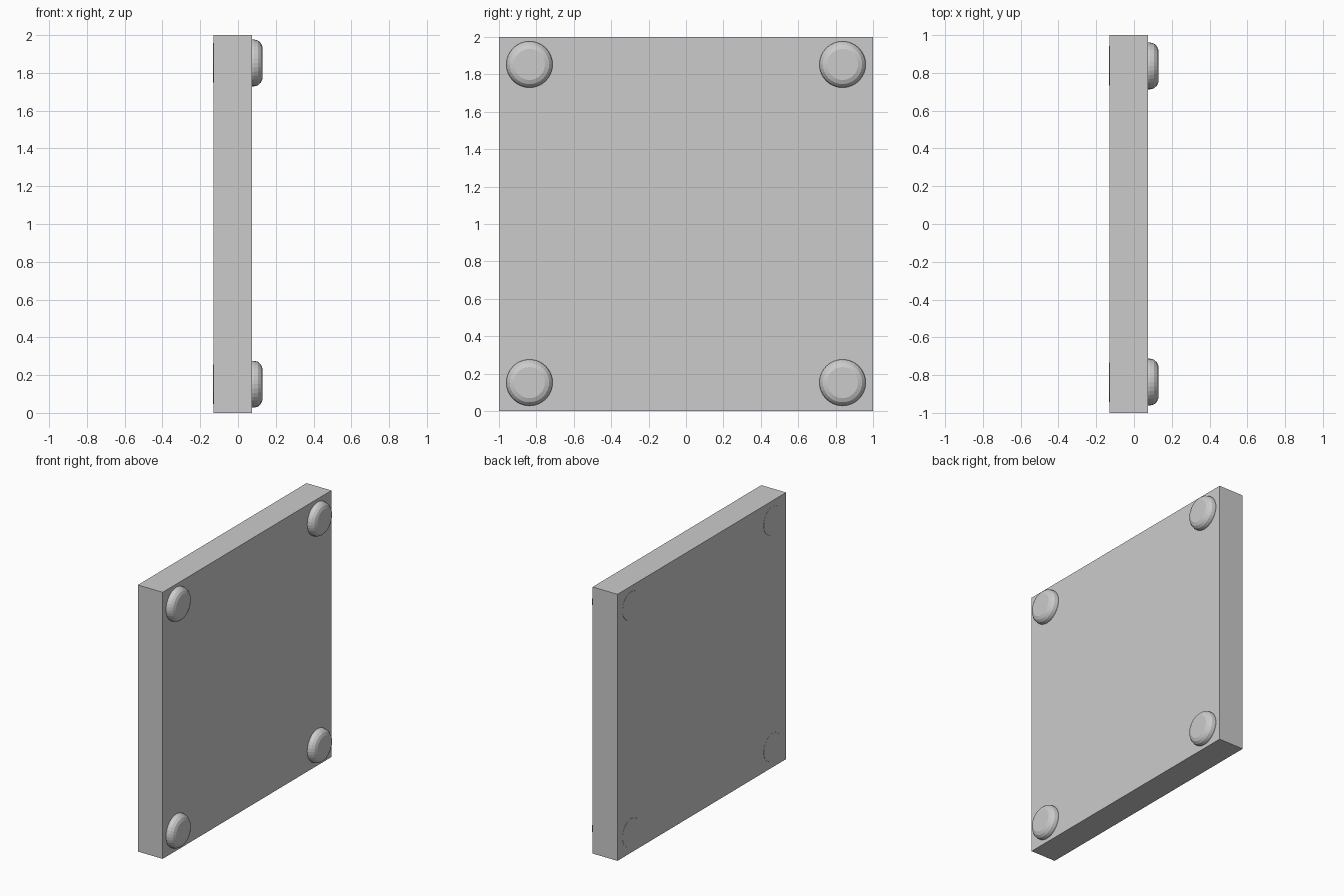
import bpy, bmesh
from math import cos, sin, pi

if "Cube" in bpy.data.objects:
    bpy.data.objects.remove(bpy.data.objects["Cube"])

SIDES = 32


def make_object(name, bm):
    bmesh.ops.recalc_face_normals(bm, faces=bm.faces)
    mesh = bpy.data.meshes.new(name)
    bm.to_mesh(mesh)
    bm.free()
    obj = bpy.data.objects.new(name, mesh)
    bpy.context.collection.objects.link(obj)
    return obj


# Square panel
bm = bmesh.new()
bmesh.ops.create_cube(bm, size=1)
bmesh.ops.scale(bm, vec=(0.206, 2, 2), verts=bm.verts)
bmesh.ops.translate(bm, vec=(-0.028, 0, 1), verts=bm.verts)
make_object("panel", bm)

# Rivet profile (x, radius): back end barely proud of the panel, rounded front head
profile = [(-0.132, 0.104), (-0.11, 0.118), (-0.09, 0.124), (0.085, 0.124),
           (0.105, 0.119), (0.121, 0.105), (0.13, 0.083)]


def rivet(name, y, z):
    bm = bmesh.new()
    rings = [[bm.verts.new((x, y + r * cos(2 * pi * i / SIDES), z + r * sin(2 * pi * i / SIDES)))
              for i in range(SIDES)] for x, r in profile]
    for a, b in zip(rings, rings[1:]):
        for i in range(SIDES):
            j = (i + 1) % SIDES
            bm.faces.new((a[i], a[j], b[j], b[i]))
    bm.faces.new(rings[0])
    bm.faces.new(rings[-1])
    make_object(name, bm)


# One rivet through each corner
for side, y in (("left", -0.837), ("right", 0.837)):
    for level, z in (("lower", 0.152), ("upper", 1.853)):
        rivet(f"{level}_{side}_rivet", y, z)
